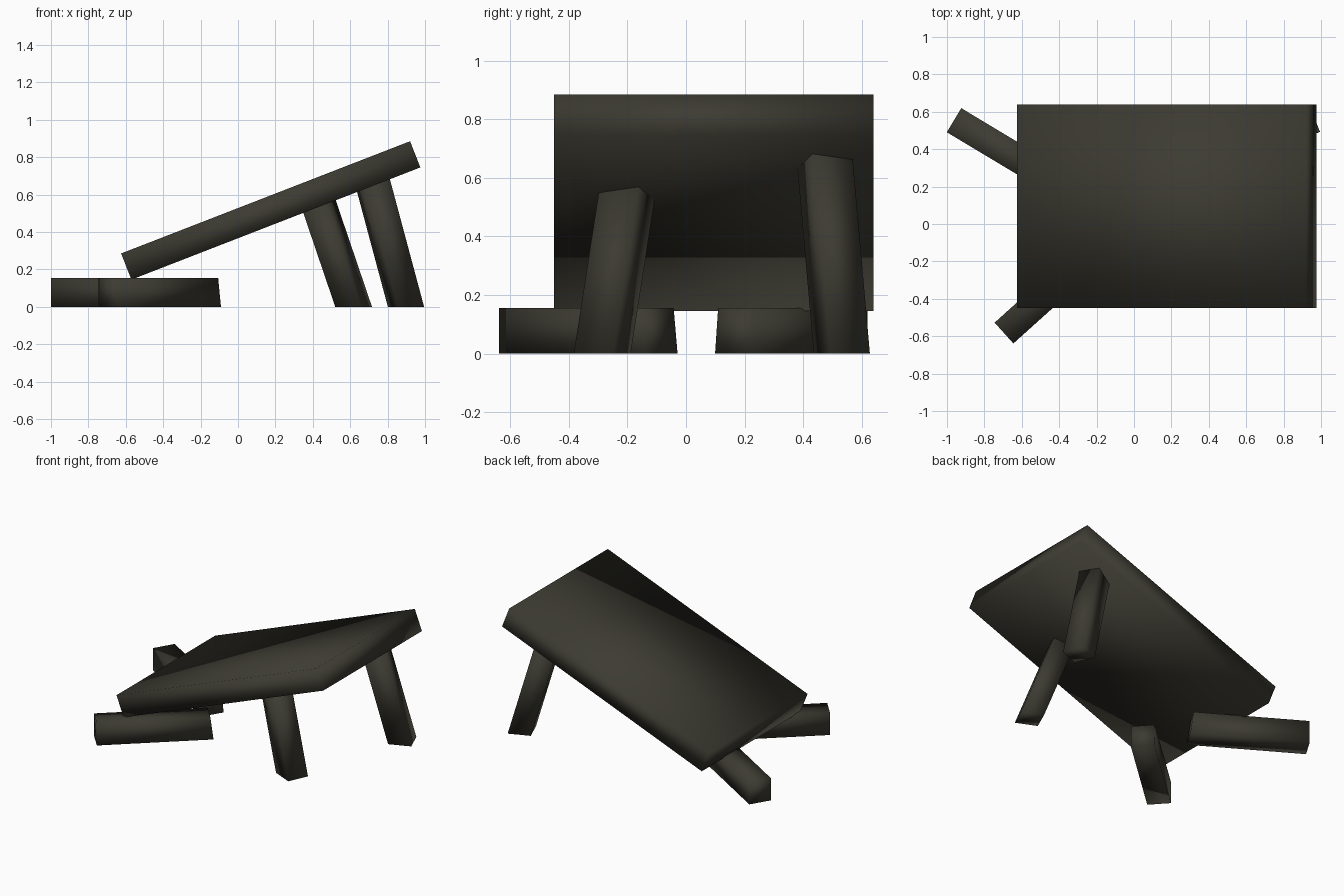
import bpy, bmesh, math
from mathutils import Vector

if "Cube" in bpy.data.objects:
    bpy.data.objects.remove(bpy.data.objects["Cube"])

mat = bpy.data.materials.new("dark olive wood")
mat.diffuse_color = (0.046, 0.044, 0.032, 1)
mat.use_nodes = True
mat.node_tree.nodes["Principled BSDF"].inputs["Base Color"].default_value = mat.diffuse_color


def prism(name, start, end):
    """Solid spanning two matching four-point sections."""
    bm = bmesh.new()
    a = [bm.verts.new(p) for p in start]
    b = [bm.verts.new(p) for p in end]
    bm.faces.new(a)
    bm.faces.new(b[::-1])
    for i in range(4):
        j = (i + 1) % 4
        bm.faces.new((a[j], a[i], b[i], b[j]))
    bmesh.ops.recalc_face_normals(bm, faces=bm.faces)
    me = bpy.data.meshes.new(name)
    bm.to_mesh(me)
    bm.free()
    me.materials.append(mat)
    for p in me.polygons:
        p.use_smooth = True
    ob = bpy.data.objects.new(name, me)
    bpy.context.collection.objects.link(ob)
    return ob


# Tilted table top: side profile extruded along y
profile = [(-0.57, 0.145), (0.975, 0.745), (0.92, 0.885), (-0.625, 0.285)]
prism("table_top", [(x, -0.45, z) for x, z in profile],
      [(x, 0.64, z) for x, z in profile])


# Fallen legs lying on the ground, inner end cut at a slight slant
def fallen_leg(name, foot, yaw, length, width=0.15, height=0.155, slant=0.02):
    d = Vector((math.cos(yaw), math.sin(yaw), 0))
    n = Vector((-d.y, d.x, 0)) * width / 2
    up = Vector((0, 0, height))
    f = Vector(foot)
    e = f + d * length
    top = e + up - d * slant
    prism(name, [f - n, f + n, f + n + up, f - n + up],
          [e - n, e + n, top + n, top - n])


fallen_leg("fallen_leg_back", (-0.962, 0.555, 0), math.radians(-31), 0.76)
fallen_leg("fallen_leg_front", (-0.695, -0.583, 0), math.radians(42), 0.745)


# Standing legs lean under the raised end; tops are cut along the slab
def under(x):
    return 0.145 + (x + 0.57) * 0.3883 + 0.015


def standing_leg(name, foot, yaw, lean, a=0.15, b=0.146):
    c, s = math.cos(yaw), math.sin(yaw)
    base, top = [], []
    for u, v in ((-a, -b), (a, -b), (a, b), (-a, b)):
        x = foot[0] + (u * c - v * s) / 2
        y = foot[1] + (u * s + v * c) / 2
        z = under(x) / (1 - 0.3883 * lean[0])
        base.append((x, y, 0))
        top.append((x + lean[0] * z, y + lean[1] * z, z))
    prism(name, base, top)


standing_leg("standing_leg_front", (0.618, -0.286), math.radians(-24), (-0.34, 0.155))
standing_leg("standing_leg_back", (0.898, 0.532), math.radians(22), (-0.268, -0.088))
